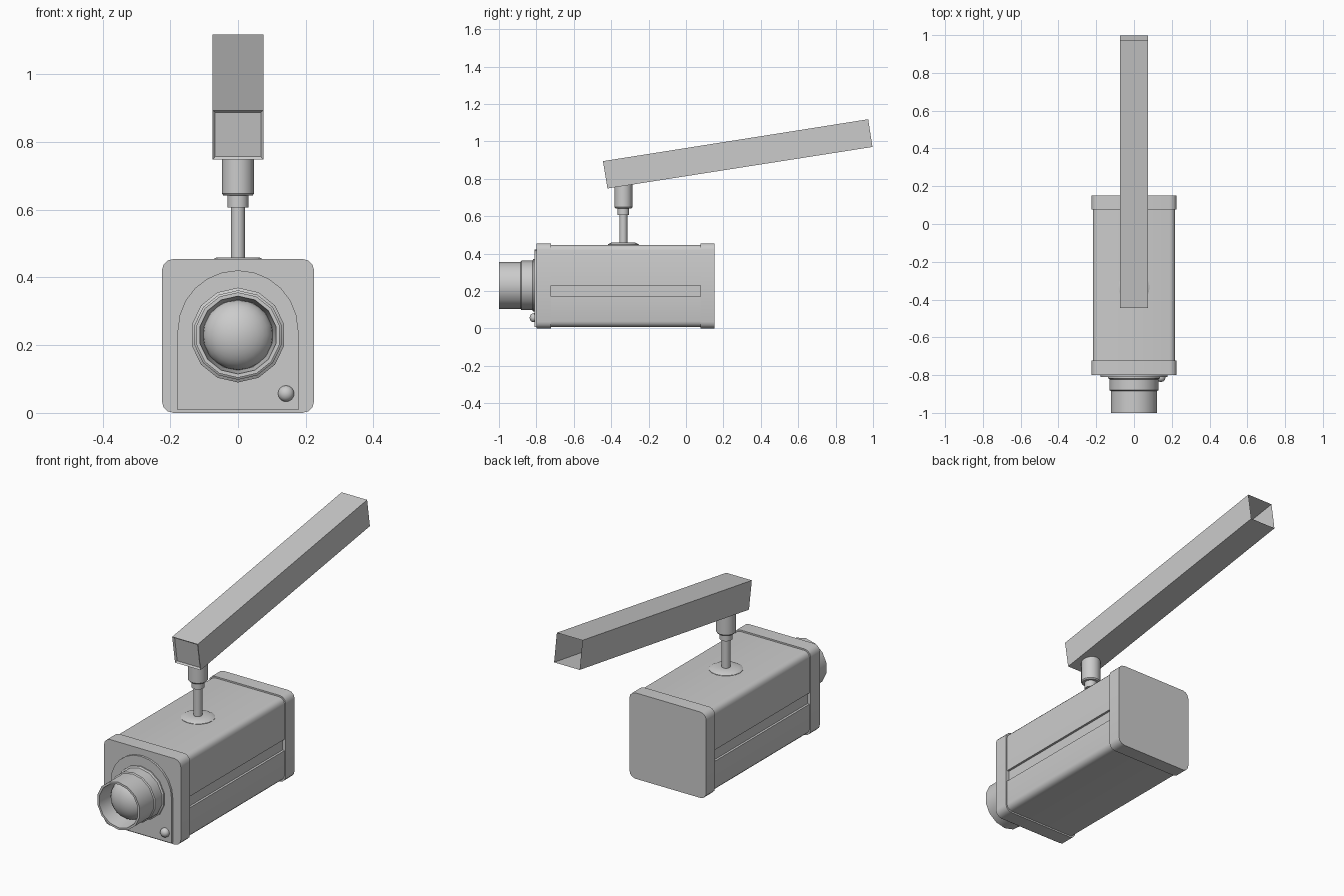
import bpy, bmesh
from math import sin, cos, pi, radians

if "Cube" in bpy.data.objects:
    bpy.data.objects.remove(bpy.data.objects["Cube"])


def make(name, verts, faces, smooth=True):
    me = bpy.data.meshes.new(name)
    me.from_pydata(verts, [], faces)
    bm = bmesh.new()
    bm.from_mesh(me)
    bmesh.ops.remove_doubles(bm, verts=bm.verts, dist=1e-5)
    bmesh.ops.recalc_face_normals(bm, faces=bm.faces)
    bm.to_mesh(me)
    bm.free()
    ob = bpy.data.objects.new(name, me)
    bpy.context.collection.objects.link(ob)
    if smooth:
        bpy.ops.object.select_all(action='DESELECT')
        bpy.context.view_layer.objects.active = ob
        ob.select_set(True)
        bpy.ops.object.shade_smooth_by_angle(angle=radians(35))
    return ob


def prism(name, pts, y0, y1):
    """Extrude an x/z outline along y."""
    n = len(pts)
    verts = [(x, y, z) for y in (y0, y1) for x, z in pts]
    faces = [(i, (i + 1) % n, n + (i + 1) % n, n + i) for i in range(n)]
    faces += [tuple(range(n)), tuple(range(n, 2 * n))]
    return make(name, verts, faces)


def revolve(name, profile, centre, axis, n):
    """Spin (radius, position) pairs round an axis through centre."""
    verts, faces = [], []
    cx, cy, cz = centre
    for r, h in profile:
        for i in range(n):
            a = 2 * pi * i / n + pi / 2
            u, v = r * cos(a), r * sin(a)
            verts.append((cx + u, h, cz + v) if axis == 'Y' else (cx + u, cy + v, h))
    for k in range(len(profile) - 1):
        for i in range(n):
            j = (i + 1) % n
            faces.append((k * n + i, k * n + j, (k + 1) * n + j, (k + 1) * n + i))
    return make(name, verts, faces)


def half_outline(w, z0, z1, r, groove=None):
    """Right half of a rounded rectangle, bottom to top, with optional side channel."""
    arc = [radians(a) for a in (0, 30, 60, 90)]
    pts = [(w - r + r * sin(a), z0 + r - r * cos(a)) for a in arc]
    if groove:
        a, b, d = groove
        pts += [(w, a), (w - d, a), (w - d, b), (w, b)]
    return pts + [(w - r + r * cos(a), z1 - r + r * sin(a)) for a in arc]


def mirrored(half):
    return half + [(-x, z) for x, z in reversed(half)]


# Housing with a shallow channel along both sides, and its end caps
prism("housing", mirrored(half_outline(0.218, 0.008, 0.447, 0.03, (0.17, 0.23, 0.012))), -0.73, 0.08)
cap = mirrored(half_outline(0.225, 0.0, 0.455, 0.035))
prism("front_cap", cap, -0.80, -0.722)
prism("rear_cap", cap, 0.078, 0.152)

# Arched face plate
arch = [(-0.178, 0.008), (0.178, 0.008)]
arch += [(0.178 * cos(pi * i / 12), 0.245 + 0.176 * sin(pi * i / 12)) for i in range(13)]
prism("face_plate", arch, -0.811, -0.79)

# Lens barrel and glass dome
revolve("lens_barrel", [(0.14, -0.80), (0.14, -0.817), (0.132, -0.822), (0.132, -0.88),
                        (0.126, -0.884), (0.126, -1.0), (0.115, -1.0), (0.104, -0.90),
                        (0, -0.90)], (0, 0, 0.23), 'Y', 14)
dome = [(0.104 * cos(pi / 2 * i / 8), -0.90 - 0.075 * sin(pi / 2 * i / 8)) for i in range(9)]
revolve("lens_glass", dome, (0, 0, 0.23), 'Y', 20)

# Indicator light
bulb = [(0.024, -0.80), (0.024, -0.815)]
bulb += [(0.024 * cos(pi / 2 * i / 5), -0.815 - 0.021 * sin(pi / 2 * i / 5)) for i in range(1, 6)]
revolve("indicator_light", bulb, (0.142, 0, 0.057), 'Y', 16)

# Mounting post: flange, rod, collar and socket
revolve("mount_post", [(0, 0.44), (0.083, 0.445), (0.083, 0.449), (0.063, 0.459), (0.021, 0.459),
                       (0.021, 0.607), (0.031, 0.607), (0.031, 0.642), (0.043, 0.642),
                       (0.048, 0.648), (0.048, 0.79), (0, 0.79)], (0, -0.335, 0), 'Z', 16)

# Slanted square arm, open at the rear end
w = 0.075
side = [(-0.42, 0.748), (0.997, 0.97), (0.974, 1.118), (-0.444, 0.894)]
verts = [(x, y, z) for x in (-w, w) for y, z in side]
arm = make("support_arm", verts, [(0, 1, 2, 3), (4, 5, 6, 7), (0, 1, 5, 4),
                                  (3, 2, 6, 7), (0, 3, 7, 4)], smooth=False)

# Slightly recessed panel in the arm's front end
bm = bmesh.new()
bm.from_mesh(arm.data)
end = min(bm.faces, key=lambda f: f.calc_center_median().y)
bmesh.ops.inset_region(bm, faces=[end], thickness=0.011)
out = end.normal.copy()
if out.y > 0:
    out.negate()
bmesh.ops.translate(bm, vec=out * -0.008, verts=list(end.verts))
bm.to_mesh(arm.data)
bm.free()
